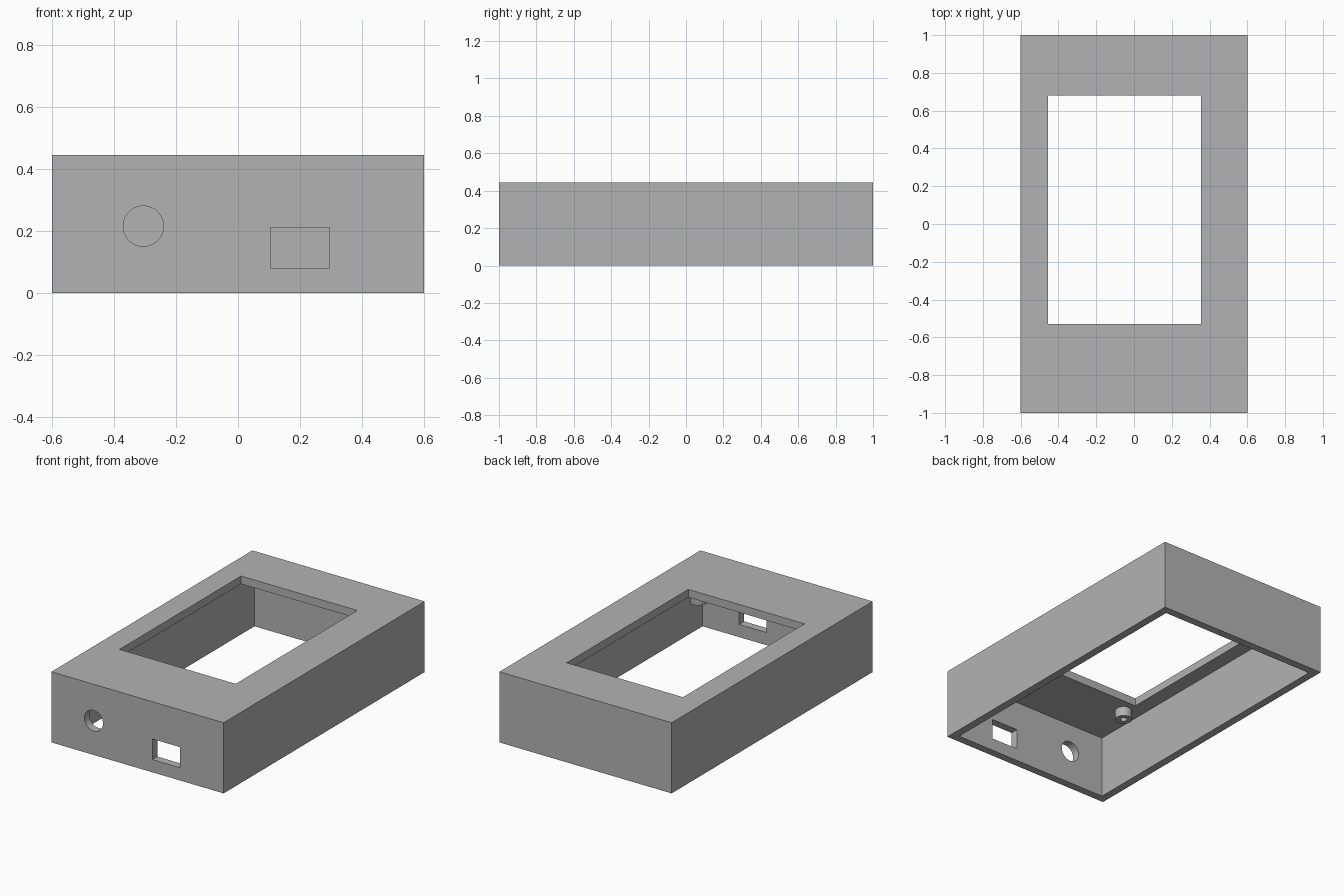
import bpy
from math import radians

cube = bpy.data.objects.get("Cube")
if cube:
    bpy.data.objects.remove(cube, do_unlink=True)

WIDTH, LENGTH, HEIGHT, WALL = 1.2, 2.0, 0.445, 0.05
CEILING = HEIGHT - WALL

grey = bpy.data.materials.new("plain_grey")
grey.use_nodes = True
grey.diffuse_color = (0.45, 0.45, 0.45, 1)
grey.node_tree.nodes["Principled BSDF"].inputs["Base Color"].default_value = grey.diffuse_color


def box(name, x, y, z):
    """Box given by its (min, max) range on each axis."""
    bpy.ops.mesh.primitive_cube_add(size=1, location=[sum(r) / 2 for r in (x, y, z)])
    ob = bpy.context.object
    ob.name = name
    ob.scale = [r[1] - r[0] for r in (x, y, z)]
    bpy.ops.object.transform_apply(location=False, rotation=False, scale=True)
    return ob


def cylinder(name, radius, depth, location, rotation=(0, 0, 0)):
    bpy.ops.mesh.primitive_cylinder_add(vertices=48, radius=radius, depth=depth,
                                        location=location, rotation=rotation)
    ob = bpy.context.object
    ob.name = name
    return ob


def cut(target, cutter):
    """Subtract the cutter and discard it."""
    cutter.hide_render = True
    mod = target.modifiers.new("cut", "BOOLEAN")
    mod.operation = "DIFFERENCE"
    mod.solver = "EXACT"
    mod.object = cutter
    bpy.context.view_layer.objects.active = target
    bpy.ops.object.modifier_apply(modifier=mod.name)
    bpy.data.objects.remove(cutter, do_unlink=True)


def finish(ob):
    ob.data.materials.clear()
    ob.data.materials.append(grey)
    bpy.ops.object.select_all(action="DESELECT")
    ob.select_set(True)
    bpy.context.view_layer.objects.active = ob
    bpy.ops.object.shade_smooth_by_angle(angle=radians(30))


# Case: a shell open at the bottom
case = box("case", (-WIDTH / 2, WIDTH / 2), (-LENGTH / 2, LENGTH / 2), (0, HEIGHT))
inner_x, inner_y = WIDTH / 2 - WALL, LENGTH / 2 - WALL
cut(case, box("cavity", (-inner_x, inner_x), (-inner_y, inner_y), (-0.1, CEILING)))

# Display window in the top
cut(case, box("window", (-0.455, 0.355), (-0.53, 0.68), (0.3, 0.6)))

# Round and rectangular ports in the front wall
cut(case, cylinder("round_port", 0.065, 0.2, (-0.305, -0.98, 0.215), (radians(90), 0, 0)))
cut(case, box("square_port", (0.105, 0.295), (-1.1, -0.9), (0.08, 0.21)))
finish(case)

# Hollow screw posts under the top
POST = 0.06
for side, x in (("right", -0.44), ("left", 0.345)):
    for end, y in (("front", -0.62), ("back", 0.87)):
        spot = (x, y, CEILING - POST / 2)
        post = cylinder(f"screw_post_{end}_{side}", 0.05, POST, spot)
        cut(post, cylinder("post_hole", 0.02, POST * 2, spot))
        finish(post)
